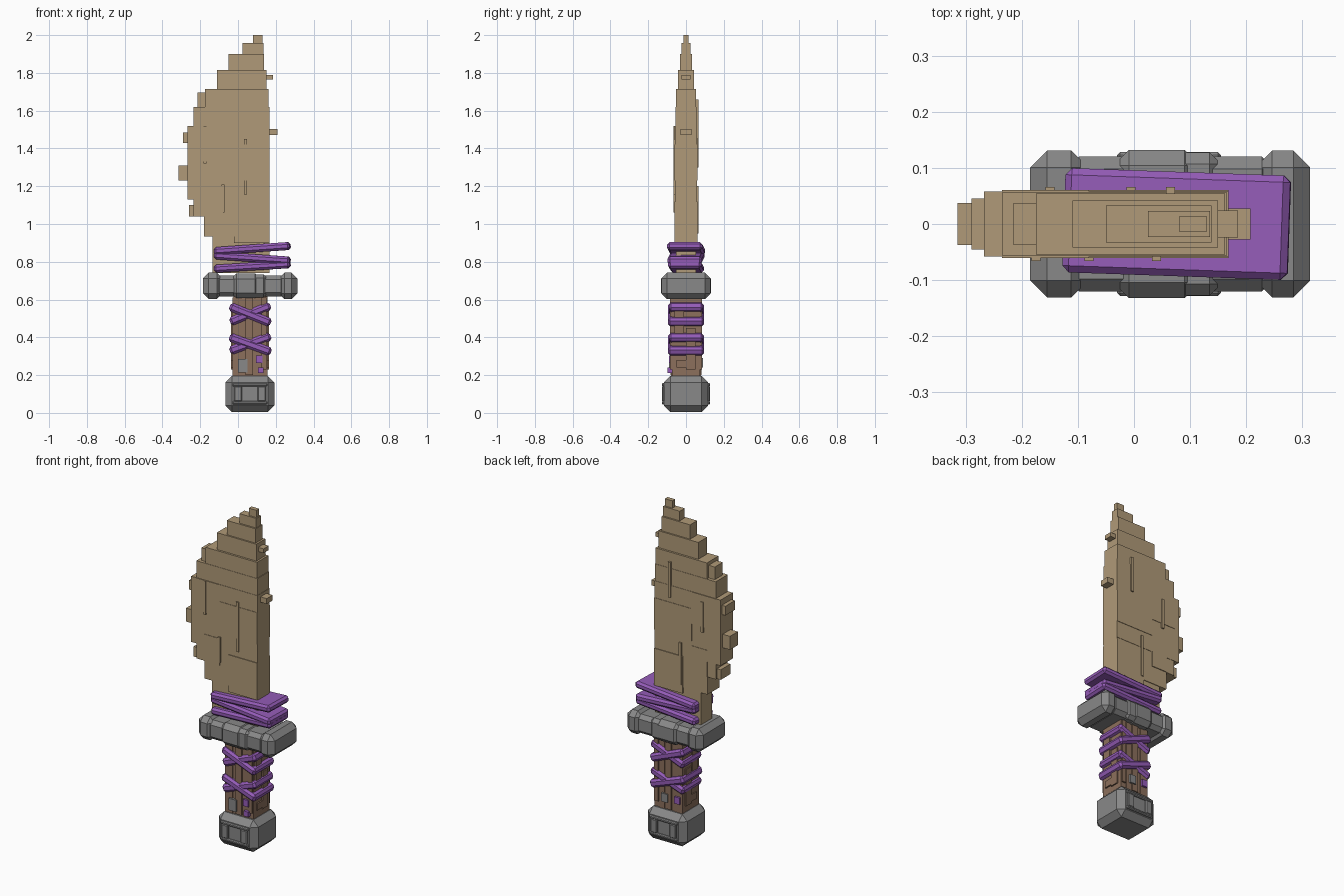
import bpy
from math import radians
from mathutils import Matrix

cube = bpy.data.objects.get("Cube")
if cube:
    bpy.data.objects.remove(cube, do_unlink=True)


def material(name, r, g, b):
    m = bpy.data.materials.new(name)
    m.use_nodes = True
    m.diffuse_color = (r, g, b, 1)
    m.node_tree.nodes["Principled BSDF"].inputs["Base Color"].default_value = (r, g, b, 1)
    return m


TAN = material("tan bone", .434, .323, .188)
PURPLE = material("purple cloth", .300, .107, .478)
GREY = material("grey stone", .246, .246, .246)
BROWN = material("brown wood", .262, .162, .107)


def box(name, x, y, z, mat, bevel=0, tilt=0, yaw=0):
    """Box from (low, high) ranges, optionally chamfered and turned about its centre."""
    ranges = (x, y, z)
    centre = [(a + b) / 2 for a, b in ranges]
    size = [b - a for a, b in ranges]
    bpy.ops.mesh.primitive_cube_add(size=1, location=centre)
    ob = bpy.context.object
    ob.name = name
    ob.data.transform(Matrix.Diagonal((*size, 1)))
    ob.rotation_euler = (0, radians(tilt), radians(yaw))
    ob.data.materials.append(mat)
    if bevel:
        mod = ob.modifiers.new("chamfer", 'BEVEL')
        mod.width = bevel
        mod.segments = 1
    return ob


def sym(h):
    return (-h, h)


# Blade: stacked steps, each given as left, right, top, half thickness
steps = [
    (-.135, .168, .935, .052), (-.18, .168, 1.04, .056), (-.235, .168, 1.13, .056),
    (-.267, .168, 1.52, .058), (-.235, .166, 1.62, .056), (-.175, .162, 1.715, .054),
    (-.11, .15, 1.815, .042), (-.05, .138, 1.90, .033), (.025, .135, 1.957, .023),
    (.08, .13, 2.0, .013)]
low = .74
for left, right, top, half in steps:
    box("blade_step", (left, right), sym(half), (low, top), TAN)
    low = top

# Chips sticking out of the cutting edge and the spine
for x0, x1, z0, z1, half in [
        (-.215, -.17, 1.62, 1.695, .037), (-.29, -.26, 1.43, 1.485, .045),
        (-.315, -.26, 1.23, 1.31, .037), (-.26, -.23, 1.04, 1.10, .045),
        (.16, .208, 1.47, 1.502, .028), (.145, .185, 1.765, 1.79, .024)]:
    box("blade_chip", (x0, x1), sym(half), (z0, z1), TAN)

# Thin raised ridges, front (-1) and back (1)
for side, x, z0, z1 in [
        (-1, -.175, 1.32, 1.52), (-1, .04, 1.155, 1.45), (-1, -.08, 1.06, 1.21),
        (1, .065, 1.45, 1.66), (1, -.005, .95, 1.20), (1, -.15, 1.30, 1.48)]:
    box("blade_ridge", (x - .008, x + .008), sorted((side * .04, side * .066)), (z0, z1), TAN)

# Shallow uneven slabs on the blade faces
for side in (-1, 1):
    for x0, x1, z0, z1 in [(-.08, .168, 1.23, 1.42), (-.235, -.08, 1.33, 1.52),
                           (-.02, .168, .9, 1.12), (-.18, -.08, 1.04, 1.2)]:
        box("blade_slab", (x0, x1), sorted((side * .04, side * .0605)), (z0, z1), TAN)

# Cloth bands around the blade root
for z, tilt, half in [(.775, -3.5, .088), (.82, 4, .091), (.87, -4, .093)]:
    box("blade_wrap", (-.125, .277), sym(half), (z - .021, z + .021), PURPLE, .012, tilt, -2)

# Cross guard
box("guard_bar", (-.12, .25), sym(.12), (.615, .728), GREY, .022)
box("guard_centre", (-.037, .118), sym(.132), (.607, .738), GREY, .028)
box("guard_centre_side", (.05, .155), sym(.127), (.611, .733), GREY, .02)
for x in [(-.185, -.082), (.216, .314)]:
    box("guard_end", x, sym(.131), (.603, .742), GREY, .03)

# Grip: core with raised slats
box("grip_core", (-.025, .155), sym(.074), (.17, .62), BROWN)
for x0, x1, half, z0 in [(-.03, .02, .078, .18), (.04, .08, .083, .2), (.085, .12, .079, .18),
                         (.125, .15, .084, .23)]:
    box("grip_slat", (x0, x1), sym(half), (z0, .61), BROWN)
for y0, y1, z0, z1 in [(0, .05, .23, .45), (-.06, -.01, .4, .56), (-.05, 0, .24, .28)]:
    box("grip_side_slat", (-.036, .163), (y0, y1), (z0, z1), BROWN)

# Crossed cloth bands on the grip
for z, turn in [(.52, 22), (.362, 20)]:
    box("grip_wrap_front", (-.052, .182), sym(.096), (z - .023, z + .023), PURPLE, .012, turn)
    box("grip_wrap_rear", (-.05, .18), sym(.091), (z - .018, z + .028), PURPLE, .012, -turn)

# Small patches on the grip
box("grip_stone_front", (0, .05), (-.09, -.06), (.215, .285), GREY)
box("grip_stone_back", (.06, .1), (.06, .09), (.24, .29), GREY)
for x, y, z in [((.095, .13), (-.09, -.06), (.265, .305)),
                ((.105, .135), (-.097, -.06), (.21, .24)),
                ((-.02, .015), (.06, .09), (.25, .29))]:
    box("grip_cloth_patch", x, y, z, PURPLE)

# Pommel with a raised frame on front and back
box("pommel", (-.067, .192), sym(.117), (.005, .195), GREY, .034)
for x, z in [((-.03, .155), (.14, .158)), ((-.03, .155), (.045, .062)),
             ((-.022, .022), (.06, .142)), ((.103, .147), (.06, .142))]:
    box("pommel_frame", x, sym(.128), z, GREY, .005)
